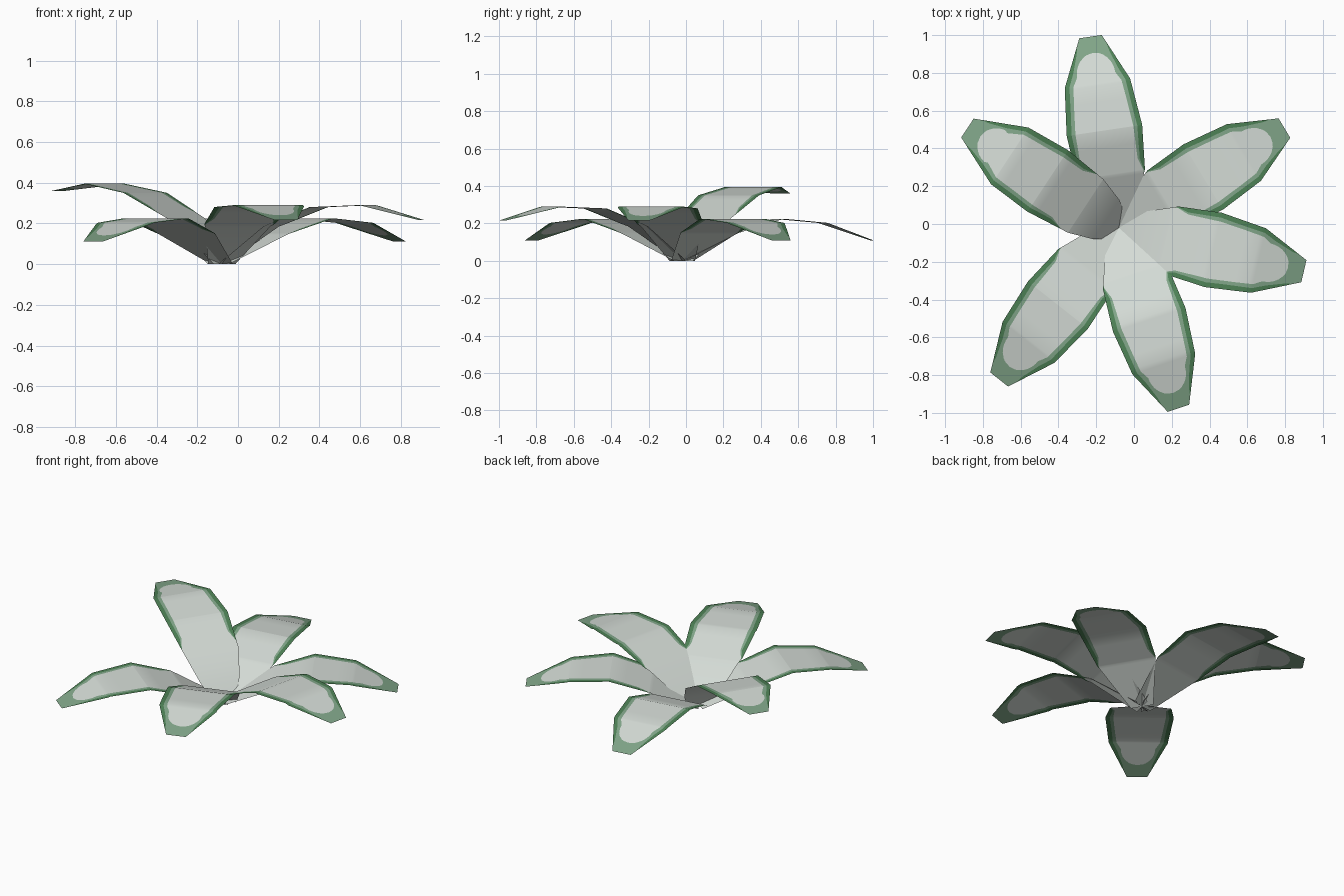
import bpy, bmesh, math
from mathutils import Vector

if "Cube" in bpy.data.objects:
    bpy.data.objects.remove(bpy.data.objects["Cube"])

CENTRE = Vector((-0.08, -0.02, 0))


def material(name, colour):
    m = bpy.data.materials.new(name)
    m.diffuse_color = (*colour, 1)
    m.use_nodes = True
    m.node_tree.nodes["Principled BSDF"].inputs["Base Color"].default_value = m.diffuse_color
    return m


MATS = [material("pale leaf centre", (0.66, 0.71, 0.67)),
        material("sage band", (0.22, 0.38, 0.25)),
        material("dark green edge", (0.075, 0.22, 0.092))]


def interp(table, t):
    for (a, va), (b, vb) in zip(table, table[1:]):
        if t <= b:
            return va + (vb - va) * (t - a) / (b - a)
    return table[-1][1]


# Leaf profiles: (distance, height) for each arch, and (distance, half width)
LOW = [(0, 0), (.28, .15), (.52, .225), (.76, .203), (1.023, .11)]
MID = [(0, 0), (.25, .185), (.49, .28), (.735, .29), (1.006, .217)]
HIGH = [(0, 0), (.08, .1), (.21, .225), (.45, .35), (.69, .395), (.96, .36)]
WIDE = [(0, .07), (.28, .182), (.51, .202), (.755, .175), (1, .06)]
WIDE_HIGH = [(0, .07), (.083, .125), (.22, .17), (.47, .195), (.72, .18), (1, .06)]

# Painted border: width of the whole border and of its dark outer strip
BORDER = [(0, 0), (.26, 0), (.34, .035), (.5, .047), (.7, .045), (.76, .047), (.8, .052), (.84, .058)]
DARK = [(0, 0), (.26, 0), (.34, .024), (.6, .027), (.82, .024), (.92, .012), (.96, 0), (1, 0)]


def pale_half(t, w):
    # rounded end of the pale oval
    if t <= .8:
        return w - interp(BORDER, t)
    end = interp(WIDE, .8) - interp(BORDER, .8)
    return min(w, end * math.sqrt(max(0, 1 - ((t - .8) / .115) ** 2)))


def leaf(name, tip, arch, wide):
    d = (Vector((*tip, 0)) - CENTRE).normalized()
    side = Vector((-d.y, d.x, 0))
    length = arch[-1][0]
    ts = {round(r / length, 4) for r, _ in arch} | {t for t, _ in wide}
    ts |= {.26, .3, .34, .42, .6, .66, .8, .82, .84, .86, .88, .9, .908, .915, .93, .96, 1}
    bm = bmesh.new()
    rows = []
    for t in sorted(ts):
        r = t * length
        w = interp(wide, t)
        p = pale_half(t, w)
        g = max(p, w - interp(DARK, t))
        base = CENTRE + d * r + Vector((0, 0, interp(arch, r)))
        rows.append([bm.verts.new(base + side * s) for s in (-w, -g, -p, p, g, w)])
    for a, b in zip(rows, rows[1:]):
        for i, mat in enumerate((2, 1, 0, 1, 2)):
            f = bm.faces.new((a[i], b[i], b[i + 1], a[i + 1]))
            f.material_index = mat
            f.smooth = True
    # collapse the strips where a colour has no width
    bmesh.ops.remove_doubles(bm, verts=bm.verts, dist=.0008)
    bmesh.ops.recalc_face_normals(bm, faces=bm.faces)
    bm.normal_update()
    if sum(f.normal.z * f.calc_area() for f in bm.faces) < 0:
        bmesh.ops.reverse_faces(bm, faces=bm.faces)
    me = bpy.data.meshes.new(name)
    bm.to_mesh(me)
    bm.free()
    for m in MATS:
        me.materials.append(m)
    bpy.context.collection.objects.link(bpy.data.objects.new(name, me))


# Six leaves around the rosette
leaf("back_leaf", (-.23, .99), LOW, WIDE)
leaf("back_right_leaf", (.80, .51), LOW, WIDE)
leaf("right_leaf", (.90, -.25), MID, WIDE)
leaf("front_right_leaf", (.235, -.975), MID, WIDE)
leaf("front_left_leaf", (-.715, -.825), LOW, WIDE)
leaf("back_left_leaf", (-.885, .51), HIGH, WIDE_HIGH)
